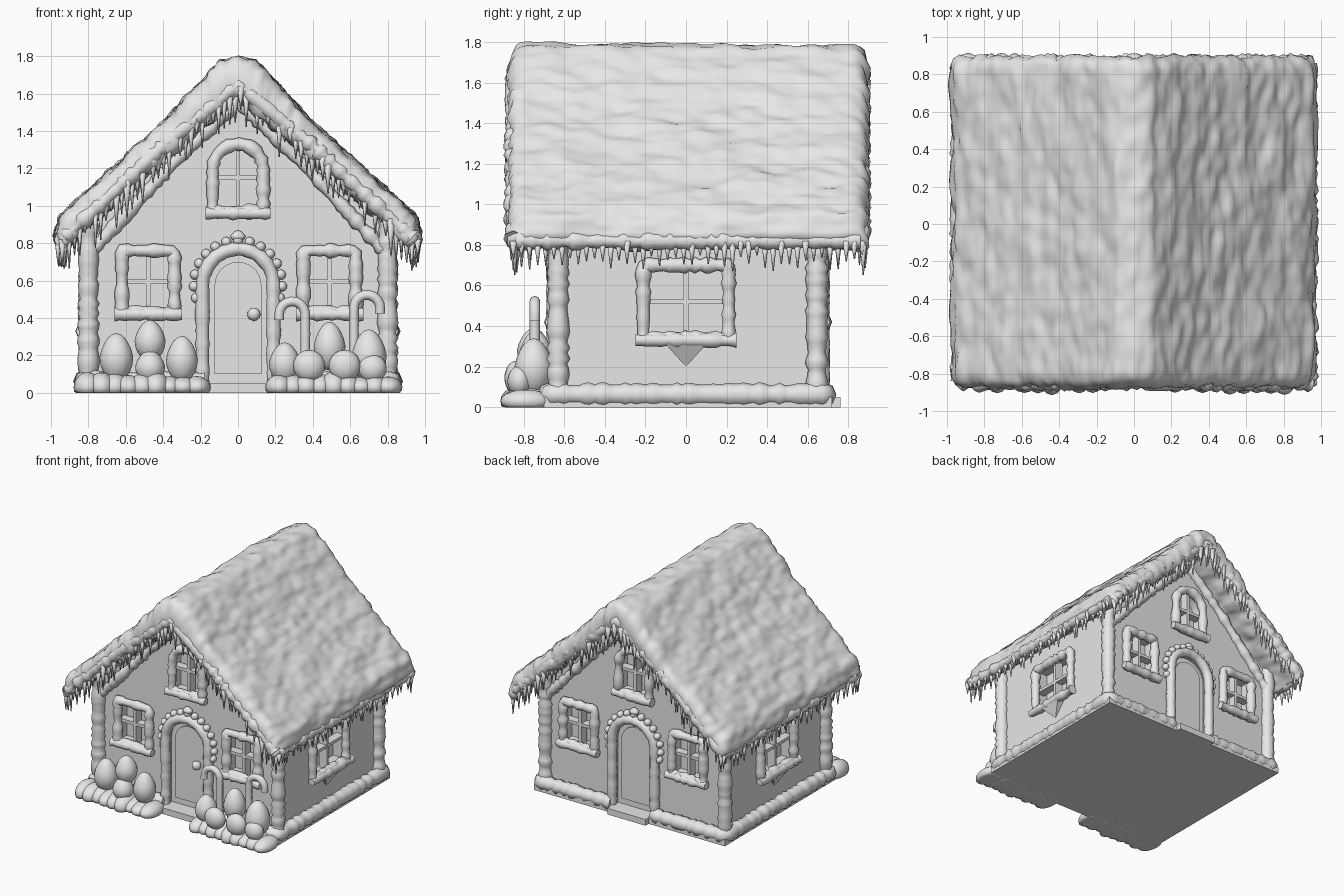
import bpy, bmesh, math, random
from mathutils import Vector, Matrix, noise

random.seed(4)
if "Cube" in bpy.data.objects:
    bpy.data.objects.remove(bpy.data.objects["Cube"])

mat = bpy.data.materials.new("plain grey")
mat.use_nodes = True
GREY = (0.8, 0.8, 0.8, 1)
mat.diffuse_color = GREY
mat.node_tree.nodes["Principled BSDF"].inputs["Base Color"].default_value = GREY

# Wall frames: u runs along the wall, z is up, d points outward
FACES = {
    "front": lambda u, z, d=0: Vector((u, -0.62 - d, z)),
    "back": lambda u, z, d=0: Vector((u, 0.64 + d, z)),
    "left": lambda u, z, d=0: Vector((0.79 + d, u, z)),
    "right": lambda u, z, d=0: Vector((-0.79 - d, u, z)),
}


def finish(name, bm, smooth=False):
    bmesh.ops.recalc_face_normals(bm, faces=bm.faces)
    me = bpy.data.meshes.new(name)
    bm.to_mesh(me)
    bm.free()
    me.materials.append(mat)
    for p in me.polygons:
        p.use_smooth = smooth
    ob = bpy.data.objects.new(name, me)
    bpy.context.collection.objects.link(ob)
    return ob


def bake(ob):
    """Swap an object for its evaluated mesh."""
    dg = bpy.context.evaluated_depsgraph_get()
    me = bpy.data.meshes.new_from_object(ob.evaluated_get(dg))
    name = ob.name
    bpy.data.objects.remove(ob)
    new = bpy.data.objects.new(name, me)
    bpy.context.collection.objects.link(new)
    return new


def resample(pts, n):
    """Spread n points evenly along a polyline."""
    pts = [Vector(p) for p in pts]
    lens = [(b - a).length for a, b in zip(pts, pts[1:])]
    out = []
    for i in range(n):
        t, k = sum(lens) * i / (n - 1), 0
        while k < len(lens) - 1 and t > lens[k]:
            t -= lens[k]
            k += 1
        out.append(pts[k].lerp(pts[k + 1], min(1, t / lens[k])))
    return out


def tube(name, pts, r, lump=0.3, step=0.025):
    """Piped icing: a round sweep with an uneven radius."""
    pts = [Vector(p) for p in pts]
    length = sum((b - a).length for a, b in zip(pts, pts[1:]))
    path = resample(pts, max(3, int(length / step)))
    cu = bpy.data.curves.new(name, "CURVE")
    cu.dimensions = "3D"
    cu.bevel_depth = r
    cu.bevel_resolution = 2
    cu.use_fill_caps = True
    sp = cu.splines.new("POLY")
    sp.points.add(len(path) - 1)
    for p, co in zip(sp.points, path):
        p.co = (*co, 1)
        p.radius = 1 - lump * random.random()
    cu.materials.append(mat)
    ob = bpy.data.objects.new(name, cu)
    bpy.context.collection.objects.link(ob)
    ob = bake(ob)
    for p in ob.data.polygons:
        p.use_smooth = True
    return ob


def prism(bm, f, outline, d0, d1):
    rows = [[bm.verts.new(f(u, z, d)) for u, z in outline] for d in (d0, d1)]
    n = len(outline)
    bm.faces.new(rows[0])
    bm.faces.new(rows[1])
    for i in range(n):
        j = (i + 1) % n
        bm.faces.new((rows[0][i], rows[0][j], rows[1][j], rows[1][i]))


def rect(c, w, z0, z1):
    return [(c - w, z0), (c - w, z1), (c + w, z1), (c + w, z0)]


def arch(c, w, z0, z1, n=14):
    """Upright outline with a round head, from lower left to lower right."""
    head = [(c - w * math.cos(math.pi * i / n), z1 - w + w * math.sin(math.pi * i / n))
            for i in range(n + 1)]
    return [(c - w, z0)] + head + [(c + w, z0)]


def ball(bm, co, rx, ry, rz, taper=0.0):
    m = Matrix.Translation(co) @ Matrix.Diagonal((rx, ry, rz, 1))
    vs = bmesh.ops.create_uvsphere(bm, u_segments=16, v_segments=10, radius=1, matrix=m)["verts"]
    for v in vs:
        s = 1 - taper * max(0, (v.co.z - co[2]) / rz)
        v.co.x = co[0] + (v.co.x - co[0]) * s
        v.co.y = co[1] + (v.co.y - co[1]) * s
        v.co.z = max(0, v.co.z)


# Openings on every wall
WINDOWS = [(f, rect(c, 0.14, 0.43, 0.76), c) for f in ("front", "back") for c in (-0.48, 0.49)]
WINDOWS += [(f, arch(0, 0.135, 0.97, 1.33), 0) for f in ("front", "back")]
WINDOWS += [(f, rect(0, 0.21, 0.34, 0.70), 0) for f in ("left", "right")]
DOOR = arch(0, 0.165, 0.05, 0.74)

# Walls with cut openings
bm = bmesh.new()
gable = [(-0.79, 0), (-0.79, 0.93), (0, 1.62), (0.79, 0.93), (0.79, 0)]
prism(bm, FACES["front"], gable, 0, -1.26)
walls = finish("walls", bm)
bm = bmesh.new()
for f, outline, c in WINDOWS:
    prism(bm, FACES[f], outline, -0.09, 0.1)
for f in ("front", "back"):
    prism(bm, FACES[f], DOOR, -0.05, 0.1)
cutter = finish("opening_cutter", bm)
cutter.hide_render = True
mod = walls.modifiers.new("openings", "BOOLEAN")
mod.object = cutter
mod.operation = "DIFFERENCE"
mod.solver = "EXACT"
walls = bake(walls)
bpy.data.objects.remove(cutter)

# Window frames, bars and sills
for f, outline, c in WINDOWS:
    P = FACES[f]
    us, zs = [p[0] for p in outline], [p[1] for p in outline]
    u0, u1, z0, z1 = min(us), max(us), min(zs), max(zs)
    mid = (z0 + z1) / 2
    tube(f + "_window_icing", [P(u, z, 0.025) for u, z in outline + outline[:1]], 0.042, 0.35)
    tube(f + "_window_sill", [P(u0 - 0.04, z0 - 0.01, 0.04), P(u1 + 0.04, z0 - 0.01, 0.04)], 0.04, 0.35)
    bm = bmesh.new()
    prism(bm, P, rect(c, 0.012, z0, z1), -0.06, 0.01)
    prism(bm, P, rect(c, u1 - c, mid - 0.012, mid + 0.012), -0.06, 0.008)
    finish(f + "_window_bars", bm)

# Pointed drip below each side window
for f in ("left", "right"):
    P = FACES[f]
    bm = bmesh.new()
    vs = [bm.verts.new(P(*p)) for p in
          ((-0.1, 0.31, 0), (0.1, 0.31, 0), (0.1, 0.31, 0.06), (-0.1, 0.31, 0.06), (0, 0.2, 0))]
    bmesh.ops.convex_hull(bm, input=vs)
    finish(f + "_window_drip", bm)

# Doors with arched icing and a bead trim
for f in ("front", "back"):
    P = FACES[f]
    bm = bmesh.new()
    prism(bm, P, DOOR, -0.06, -0.01)
    prism(bm, P, arch(0, 0.125, 0.1, 0.70), -0.02, 0.005)
    prism(bm, P, rect(0, 0.17, 0, 0.05), -0.02, 0.12)
    finish(f + "_door", bm)
    tube(f + "_door_icing", [P(u, z, 0.03) for u, z in arch(0, 0.19, 0.03, 0.77)], 0.04, 0.15)
    bm = bmesh.new()
    for i in range(15):
        a = math.pi * (i / 14 * 1.2 - 0.1)
        ball(bm, P(0.235 * math.cos(a), 0.58 + 0.235 * math.sin(a), 0.02), 0.027, 0.03, 0.027)
    ball(bm, P(0, 0.84, 0.02), 0.04, 0.03, 0.03, 0.5)
    finish(f + "_door_beads", bm, True)
bm = bmesh.new()
ball(bm, FACES["front"](0.085, 0.42, 0.03), 0.035, 0.035, 0.035)
finish("door_knob", bm, True)

# Thick snowy roof, rounded at the gable ends
N, RINGS, Y0, Y1 = 121, 90, -0.875, 0.895


def mirrored(half):
    return resample([(-x, 0, z) for x, z in reversed(half[1:])] + [(x, 0, z) for x, z in half], N)


outer = mirrored([(0, 1.79), (0.09, 1.77), (0.2, 1.665), (0.4, 1.44), (0.8, 1.08), (0.95, 0.94), (0.975, 0.84)])
inner = mirrored([(0, 1.56), (0.4, 1.23), (0.8, 0.88), (0.91, 0.78)])
bm = bmesh.new()
rings = []
for k in range(RINGS):
    y = Y0 + (Y1 - Y0) * k / (RINGS - 1)
    e = max(0, 1 - min(y - Y0, Y1 - y) / 0.09)
    s = 0.35 + 0.65 * math.sqrt(1 - e * e)
    ring = []
    for a, b in zip(outer, inner):
        m = a.lerp(b, 0.6)
        ring.append((m.lerp(a, s), m.lerp(b, s)))
    loop = [p[0] for p in ring] + [p[1] for p in reversed(ring)]
    rings.append([bm.verts.new((p.x, y, p.z)) for p in loop])
M = 2 * N
for r, q in zip(rings, rings[1:]):
    for i in range(M):
        j = (i + 1) % M
        bm.faces.new((r[i], r[j], q[j], q[i]))
for r in (rings[0], rings[-1]):
    for i in range(N - 1):
        bm.faces.new((r[i], r[i + 1], r[M - 2 - i], r[M - 1 - i]))
bmesh.ops.recalc_face_normals(bm, faces=bm.faces)
bm.normal_update()
for v, n in [(v, v.normal.copy()) for v in bm.verts]:
    x, y, z = v.co
    v.co += n * (0.02 * noise.noise((x * 11, y * 4, z * 11)) + 0.014 * noise.noise((x * 25, y * 10, z * 25)))
finish("roof", bm, True)

# Icing ropes along the gable edges and eaves
slope = [(-0.93, 0.83), (-0.4, 1.32), (0, 1.65), (0.4, 1.32), (0.93, 0.83)]
for name, y in (("front", -0.85), ("back", 0.865)):
    tube(name + "_gable_icing", [(x, y, z) for x, z in slope], 0.05, 0.5)
    tube(name + "_gable_trim", [FACES[name](x * 0.86, z - 0.09, 0.01) for x, z in slope], 0.045, 0.4)
for name, s in (("left", 1), ("right", -1)):
    tube(name + "_eave_icing", [(s * 0.94, -0.84, 0.82), (s * 0.94, 0.86, 0.82)], 0.05, 0.4)

# Icicles
bm = bmesh.new()


def icicle(x, y, z, length, r):
    m = Matrix.Translation((x, y, z - length / 2)) @ Matrix.Rotation(math.pi, 4, "X")
    bmesh.ops.create_cone(bm, cap_ends=True, segments=7, radius1=r, radius2=0.003, depth=length, matrix=m)


for y in (-0.85, 0.87):
    for p in resample([(x, y, z) for x, z in slope], 66):
        icicle(p.x, y + random.uniform(-0.02, 0.02), p.z, random.uniform(0.07, 0.21), random.uniform(0.016, 0.027))
for s in (-1, 1):
    for i in range(44):
        icicle(s * random.uniform(0.92, 0.965), -0.85 + i * 0.04, 0.82, random.uniform(0.07, 0.15), 0.02)
finish("icicles", bm, True)

# Corner icing, plinth and base rope
for sx in (-1, 1):
    for y in (-0.63, 0.645):
        tube("corner_icing", [(sx * 0.8, y, 0.03), (sx * 0.8, y, 0.95)], 0.06, 0.3)
bm = bmesh.new()
prism(bm, FACES["front"], rect(0, 0.85, 0, 0.05), 0.08, -1.34)
finish("plinth", bm)
for s, side in ((-1, "right"), (1, "left")):
    tube(side + "_base_icing", [(s * 0.18, -0.67, 0.062), (s * 0.82, -0.67, 0.062),
                                (s * 0.82, 0.68, 0.062), (s * 0.18, 0.68, 0.062)], 0.062, 0.25)

# Snow mounds in front
bm = bmesh.new()
for s in (-1, 1):
    for i in range(9):
        ball(bm, (s * (0.22 + i * 0.073), -0.77 + random.uniform(-0.02, 0.01), 0.03), 0.075, 0.125, random.uniform(0.055, 0.085))
finish("snow_mounds", bm, True)

# Gumdrops: x, y, centre height, width, half height
bm = bmesh.new()
for x, y, z, w, h in ((-0.65, -0.75, 0.19, 0.09, 0.13), (-0.47, -0.75, 0.28, 0.083, 0.11),
                      (-0.47, -0.79, 0.14, 0.08, 0.09), (-0.3, -0.76, 0.18, 0.085, 0.125),
                      (0.25, -0.76, 0.16, 0.085, 0.11), (0.49, -0.74, 0.25, 0.085, 0.13),
                      (0.7, -0.75, 0.2, 0.095, 0.14)):
    ball(bm, (x, y, z), w, w, h, 0.2)
finish("gumdrops", bm, True)

# Round sweets
bm = bmesh.new()
for x in (0.38, 0.57):
    ball(bm, (x, -0.835, 0.145), 0.085, 0.06, 0.085)
ball(bm, (0.72, -0.82, 0.13), 0.075, 0.06, 0.075)
finish("round_sweets", bm, True)

# Candy canes
for x, top, s in ((0.36, 0.42, -1), (0.62, 0.455, 1)):
    r = 0.07
    hook = [(x + s * r * (1 - math.cos(a)), -0.745, top + r * math.sin(a))
            for a in (math.pi * i / 10 for i in range(11))]
    tube("candy_cane", [(x, -0.745, 0.05)] + hook + [(x + s * r * 2, -0.745, top - 0.03)], 0.027, 0.08)
